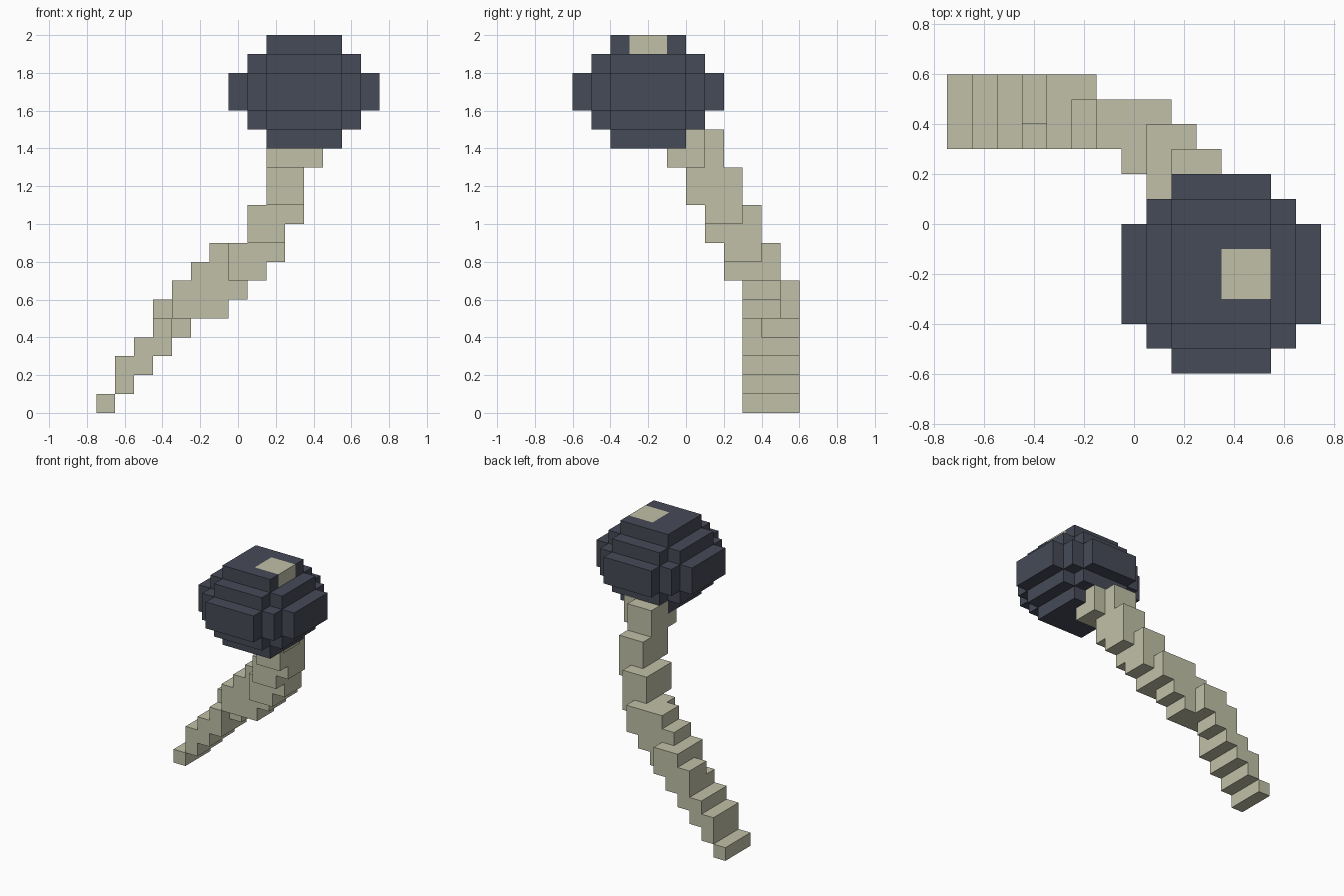
import bpy, bmesh
from mathutils import Vector

cube = bpy.data.objects.get("Cube")
if cube:
    bpy.data.objects.remove(cube, do_unlink=True)

S = 0.1                              # block size
ORIGIN = Vector((-0.75, -0.6, 0.0))  # corner of the block grid


def material(name, rgb):
    m = bpy.data.materials.new(name)
    m.use_nodes = True
    m.diffuse_color = (*rgb, 1)
    bsdf = m.node_tree.nodes["Principled BSDF"]
    bsdf.inputs["Base Color"].default_value = (*rgb, 1)
    bsdf.inputs["Roughness"].default_value = 0.9
    return m


def blocks(boxes):
    """Grid cells filled by boxes given as (x0, x1, y0, y1, z0, z1)."""
    return {(x, y, z) for x0, x1, y0, y1, z0, z1 in boxes
            for x in range(x0, x1) for y in range(y0, y1) for z in range(z0, z1)}


def build(name, cells, mat):
    """Skin the cells with their exposed faces and merge the flat areas."""
    bm = bmesh.new()
    corners = {}

    def vert(p):
        if p not in corners:
            corners[p] = bm.verts.new(ORIGIN + Vector(p) * S)
        return corners[p]

    for c in sorted(cells):
        for axis in range(3):
            u, v = (axis + 1) % 3, (axis + 2) % 3
            for side in (0, 1):
                n = list(c)
                n[axis] += 2 * side - 1
                if tuple(n) in cells:
                    continue
                ring = []
                for a, b in ((0, 0), (1, 0), (1, 1), (0, 1)):
                    p = list(c)
                    p[axis] += side
                    p[u] += a
                    p[v] += b
                    ring.append(vert(tuple(p)))
                bm.faces.new(ring if side else ring[::-1])
    bmesh.ops.dissolve_limit(bm, angle_limit=0.01, verts=bm.verts, edges=bm.edges)
    me = bpy.data.meshes.new(name)
    bm.to_mesh(me)
    bm.free()
    me.materials.append(mat)
    ob = bpy.data.objects.new(name, me)
    bpy.context.collection.objects.link(ob)
    return ob


dark = material("dark slate", (0.061, 0.069, 0.095))
pale = material("pale wood", (0.527, 0.527, 0.392))

# Round head: boxes of half sizes stacked about one centre
CX, CY, CZ = 11, 4, 17
halves = [(4, 2, 1), (2, 4, 1), (3, 3, 1), (3, 2, 2), (2, 3, 2), (2, 2, 3)]
head = blocks([(CX - a, CX + a, CY - b, CY + b, CZ - c, CZ + c) for a, b, c in halves])

# Pale plug set in the top of the head
plug = blocks([(11, 13, 3, 5, 19, 20)])

# Curved handle, from the tip up to the head
handle = blocks([
    (0, 1, 9, 12, 0, 1),
    (1, 2, 9, 12, 1, 3),
    (2, 3, 9, 12, 2, 4),
    (3, 4, 9, 12, 3, 5), (4, 5, 10, 12, 4, 5),
    (3, 4, 10, 12, 5, 6), (4, 6, 9, 12, 5, 7), (6, 7, 9, 11, 5, 6),
    (6, 8, 9, 11, 6, 7),
    (5, 7, 9, 11, 7, 8), (7, 9, 8, 11, 7, 8),
    (6, 7, 9, 11, 8, 9), (7, 9, 8, 11, 8, 9), (9, 10, 8, 10, 8, 9),
    (8, 10, 7, 10, 9, 11), (10, 11, 7, 9, 10, 11),
    (9, 11, 6, 9, 11, 13),
    (9, 11, 5, 8, 13, 14), (11, 12, 5, 7, 13, 14),
    (9, 11, 6, 8, 14, 15), (11, 12, 6, 7, 14, 15),
])

build("head", head - plug, dark)
build("head_plug", plug, pale)
build("handle", handle - head, pale)
